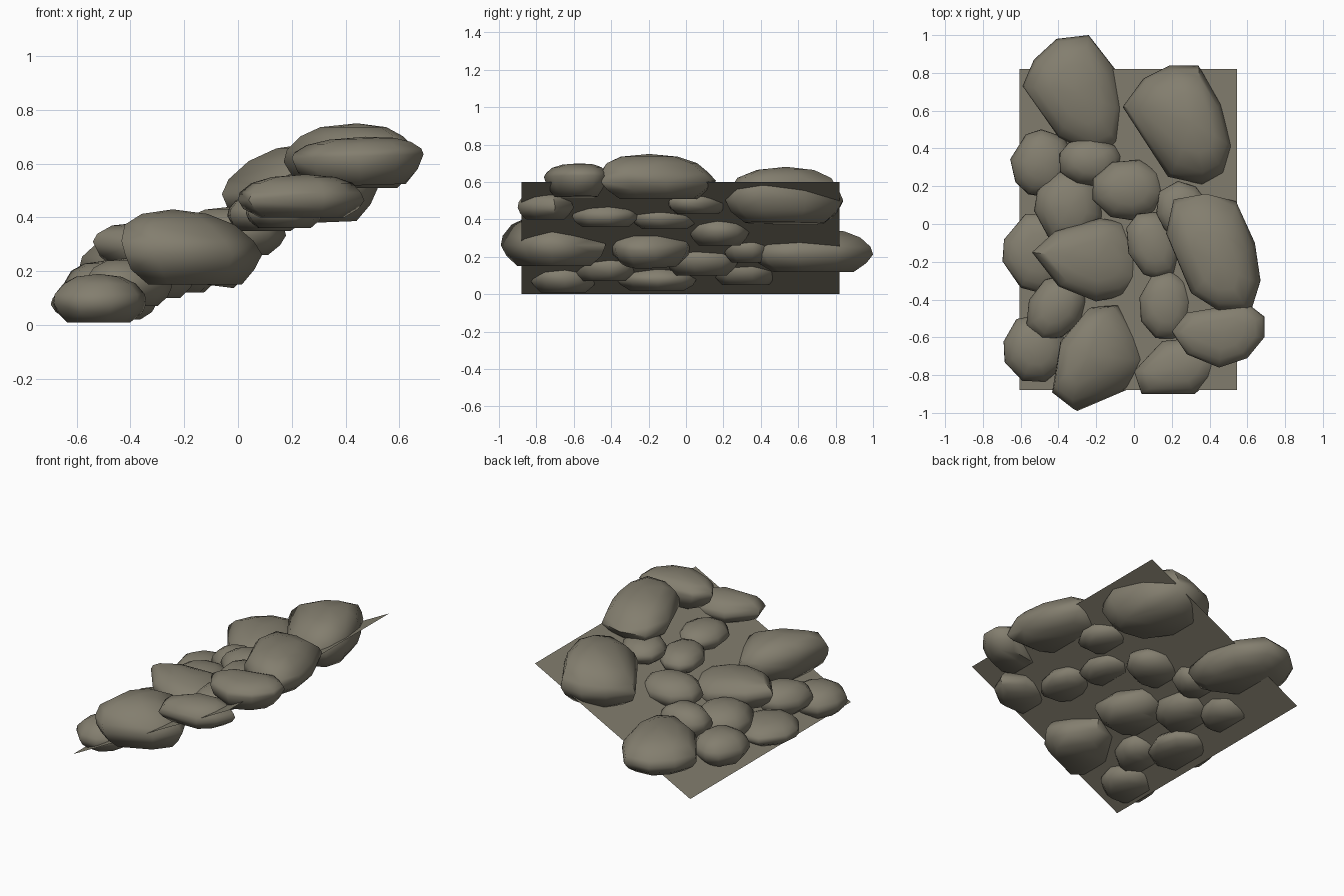
import bpy, bmesh, math, random
from mathutils import Vector

old = bpy.data.objects.get("Cube")
if old:
    bpy.data.objects.remove(old, do_unlink=True)

# One stone colour for everything
STONE = (0.228, 0.209, 0.158, 1.0)
stone = bpy.data.materials.new("grey_brown_stone")
stone.use_nodes = True
stone.diffuse_color = STONE
shader = next(n for n in stone.node_tree.nodes if n.type == 'BSDF_PRINCIPLED')
shader.inputs["Base Color"].default_value = STONE
shader.inputs["Roughness"].default_value = 0.9

random.seed(4)
# Side profile of a boulder: height from base (-1) over waist (0) to top (1), radius
PROFILE = [(-1, .68), (-.5, .9), (0, 1), (.3, .95), (.66, .78), (.9, .49)]


def finish(bm, name):
    bmesh.ops.recalc_face_normals(bm, faces=bm.faces)
    mesh = bpy.data.meshes.new(name)
    bm.to_mesh(mesh)
    bm.free()
    mesh.materials.append(stone)
    obj = bpy.data.objects.new(name, mesh)
    bpy.context.collection.objects.link(obj)
    return obj


def boulder(name, outline, low, high, waist=.4, peak=(0, 0), tilt=0.0):
    """Rounded stone over a plan outline; peak shifts its crown sideways."""
    bm = bmesh.new()
    points = [Vector(p) for p in outline]
    middle = sum(points, Vector((0, 0))) / len(points)
    crown = Vector(peak)
    waist_z = low + (high - low) * waist

    def add(offset, height):
        x, y = middle + offset + crown * max(height, 0)
        reach = high - waist_z if height > 0 else waist_z - low
        bm.verts.new((x, y, waist_z + reach * height + tilt * (x - middle.x)))

    for height, radius in PROFILE:
        for p in points:
            k = radius if radius == 1 else radius * random.uniform(.97, 1.03)
            add((p - middle) * k, height)
    add(Vector((0, 0)), 1)
    hull = bmesh.ops.convex_hull(bm, input=bm.verts)
    loose = [g for g in hull["geom_interior"] if isinstance(g, bmesh.types.BMVert)]
    bmesh.ops.delete(bm, geom=loose, context='VERTS')
    obj = finish(bm, name)
    bpy.ops.object.select_all(action='DESELECT')
    obj.select_set(True)
    bpy.context.view_layer.objects.active = obj
    bpy.ops.object.shade_smooth_by_angle(angle=math.radians(55))


def pebble(name, centre, half, low, high, lean=0.0):
    """Smaller stone on an uneven oval; lean skews it diagonally in plan."""
    sides, skew = 9, math.asin(lean)
    start = random.uniform(0, math.tau)
    outline = []
    for i in range(sides):
        t = start + math.tau * (i + random.uniform(-.15, .15)) / sides
        r = random.uniform(1, 1.06)
        outline.append((centre[0] + half[0] * r * math.cos(t),
                        centre[1] + half[1] * r * math.sin(t + skew)))
    boulder(name, outline, low, high)


# Sloping ground sheet rising towards +x
bm = bmesh.new()
front, back = -.88, .82
corners = [(-.605, front, 0), (.545, front, .6), (.545, back, .6), (-.605, back, 0)]
bm.faces.new([bm.verts.new(Vector(c)) for c in corners])
finish(bm, "slope_sheet")

# Large boulders
boulder("back_low_boulder",
        [(-.59, .73), (-.53, .87), (-.41, .98), (-.24, 1), (-.1, .82),
         (-.05, .6), (-.08, .42), (-.2, .36), (-.4, .46)], .12, .35)
boulder("back_high_boulder",
        [(-.06, .62), (.05, .77), (.19, .84), (.34, .84), (.46, .64),
         (.52, .4), (.47, .26), (.36, .21), (.18, .25)],
        .38, .68, peak=(.03, 0), tilt=.04)
boulder("top_boulder",
        [(.17, -.05), (.21, .13), (.38, .16), (.54, .12), (.64, -.1),
         (.67, -.3), (.62, -.46), (.45, -.46), (.3, -.36)],
        .51, .75, peak=(0, -.05))
boulder("front_boulder",
        [(-.42, -.9), (-.3, -.99), (-.02, -.87), (.09, -.72), (.03, -.6),
         (-.08, -.43), (-.22, -.44), (-.38, -.62)],
        .15, .43, peak=(-.08, 0))
boulder("centre_boulder",
        [(-.54, -.15), (-.42, -.04), (-.18, .03), (-.06, .01), (.05, -.16),
         (.06, -.3), (-.05, -.38), (-.2, -.41), (-.4, -.33)],
        .16, .37, waist=.5, tilt=-.13)

# Medium stones along the front edge
boulder("front_top_stone",
        [(.2, -.57), (.28, -.47), (.46, -.44), (.6, -.42), (.69, -.49),
         (.69, -.6), (.6, -.71), (.45, -.76), (.28, -.69)],
        .52, .7, waist=.6, tilt=.03)
boulder("front_high_stone",
        [(0, -.78), (.04, -.9), (.32, -.9), (.42, -.82), (.47, -.7),
         (.35, -.6), (.15, -.62)], .4, .56)
pebble("front_low_stone", (-.52, -.66), (.17, .18), .01, .19)
pebble("front_inner_stone", (-.41, -.44), (.16, .17), .07, .25, lean=.25)

# Smaller stones filling the gaps
pebble("low_edge_stone", (-.5, -.15), (.19, .21), .02, .16)
pebble("low_back_stone", (-.48, .32), (.17, .18), .05, .24)
pebble("back_gap_stone", (-.23, .33), (.17, .13), .17, .35)
pebble("low_gap_stone", (-.34, .09), (.18, .2), .1, .3)
pebble("middle_stone", (-.03, .18), (.2, .16), .26, .44)
pebble("inner_gap_stone", (.1, -.11), (.14, .18), .35, .49, lean=-.2)
pebble("front_gap_stone", (.17, -.43), (.14, .18), .36, .5)
pebble("high_gap_stone", (.27, .06), (.15, .16), .43, .57, lean=-.2)
